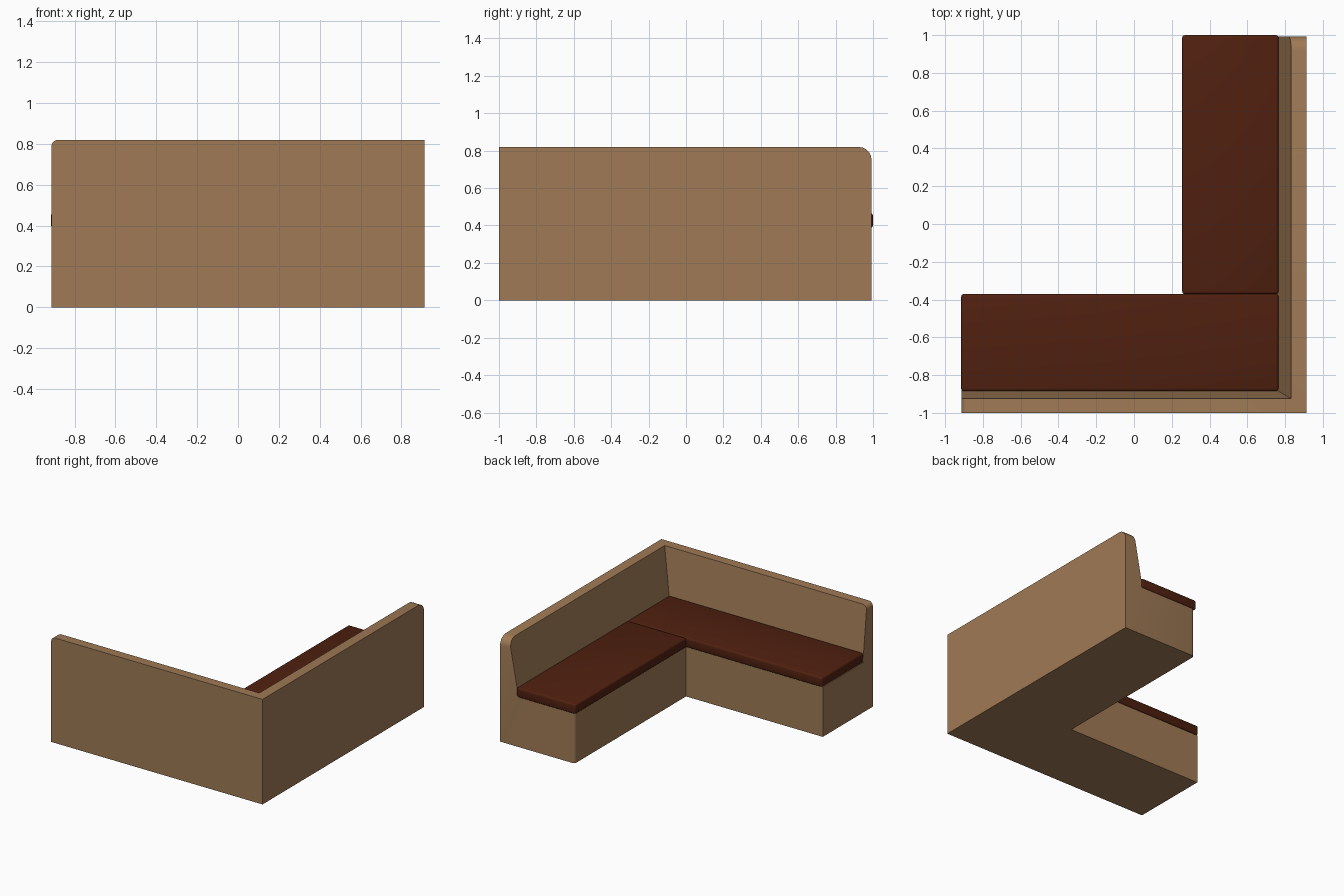
import bpy, bmesh
from mathutils import Vector

if "Cube" in bpy.data.objects:
    bpy.data.objects.remove(bpy.data.objects["Cube"])


def material(name, rgb):
    m = bpy.data.materials.new(name)
    m.diffuse_color = (*rgb, 1)
    m.use_nodes = True
    m.node_tree.nodes["Principled BSDF"].inputs["Base Color"].default_value = m.diffuse_color
    return m


wood = material("tan wood", (0.35, 0.195, 0.092))
leather = material("dark brown leather", (0.08, 0.0145, 0.005))


def finish(bm, name, mat):
    bmesh.ops.recalc_face_normals(bm, faces=bm.faces)
    me = bpy.data.meshes.new(name)
    bm.to_mesh(me)
    bm.free()
    ob = bpy.data.objects.new(name, me)
    bpy.context.collection.objects.link(ob)
    me.materials.append(mat)
    bpy.context.view_layer.objects.active = ob
    ob.select_set(True)
    bpy.ops.object.shade_smooth_by_angle(angle=0.6)
    ob.select_set(False)
    return ob


# Bench frame: one bench profile swept round a mitred corner
# profile points: inset from y side, inset from x side, height
XL, XR, YF, YB = -0.914, 0.912, -1.0, 0.992
profile = [(0, 0, 0), (0.618, 0.645, 0), (0.618, 0.645, 0.39),
           (0.123, 0.16, 0.39), (0.075, 0.08, 0.82), (0, 0, 0.82)]
bm = bmesh.new()
left = [bm.verts.new((XL, YF + a, z)) for a, b, z in profile]
corner = [bm.verts.new((XR - b, YF + a, z)) for a, b, z in profile]
back = [bm.verts.new((XR - b, YB, z)) for a, b, z in profile]
n = len(profile)
for s, t in ((left, corner), (corner, back)):
    for i in range(n):
        j = (i + 1) % n
        bm.faces.new((s[i], s[j], t[j], t[i]))
bm.faces.new(left)
bm.faces.new(back)


# rounded top ends of the backrest and rounded base corners
def round_edge(ring, i, j, r):
    e = bm.edges.get((ring[i], ring[j]))
    bmesh.ops.bevel(bm, geom=[e], offset=r, segments=5, profile=0.5,
                    affect='EDGES')


round_edge(left, 4, 5, 0.035)
round_edge(back, 4, 5, 0.07)
round_edge(left, 1, 2, 0.025)
round_edge(back, 1, 2, 0.025)
finish(bm, "bench_frame", wood)


# Seat cushions
def cushion(name, lo, hi):
    lo, hi = Vector(lo), Vector(hi)
    bm = bmesh.new()
    bmesh.ops.create_cube(bm, size=1)
    for v in bm.verts:
        v.co = (lo + hi) / 2 + v.co * (hi - lo)
    bmesh.ops.bevel(bm, geom=bm.edges[:], offset=0.014, segments=3,
                    profile=0.5, affect='EDGES')
    finish(bm, name, leather)


cushion("long_seat_cushion", (-0.915, -0.885, 0.388), (0.765, -0.371, 0.465))
cushion("side_seat_cushion", (0.255, -0.371, 0.388), (0.765, 1.0, 0.465))
